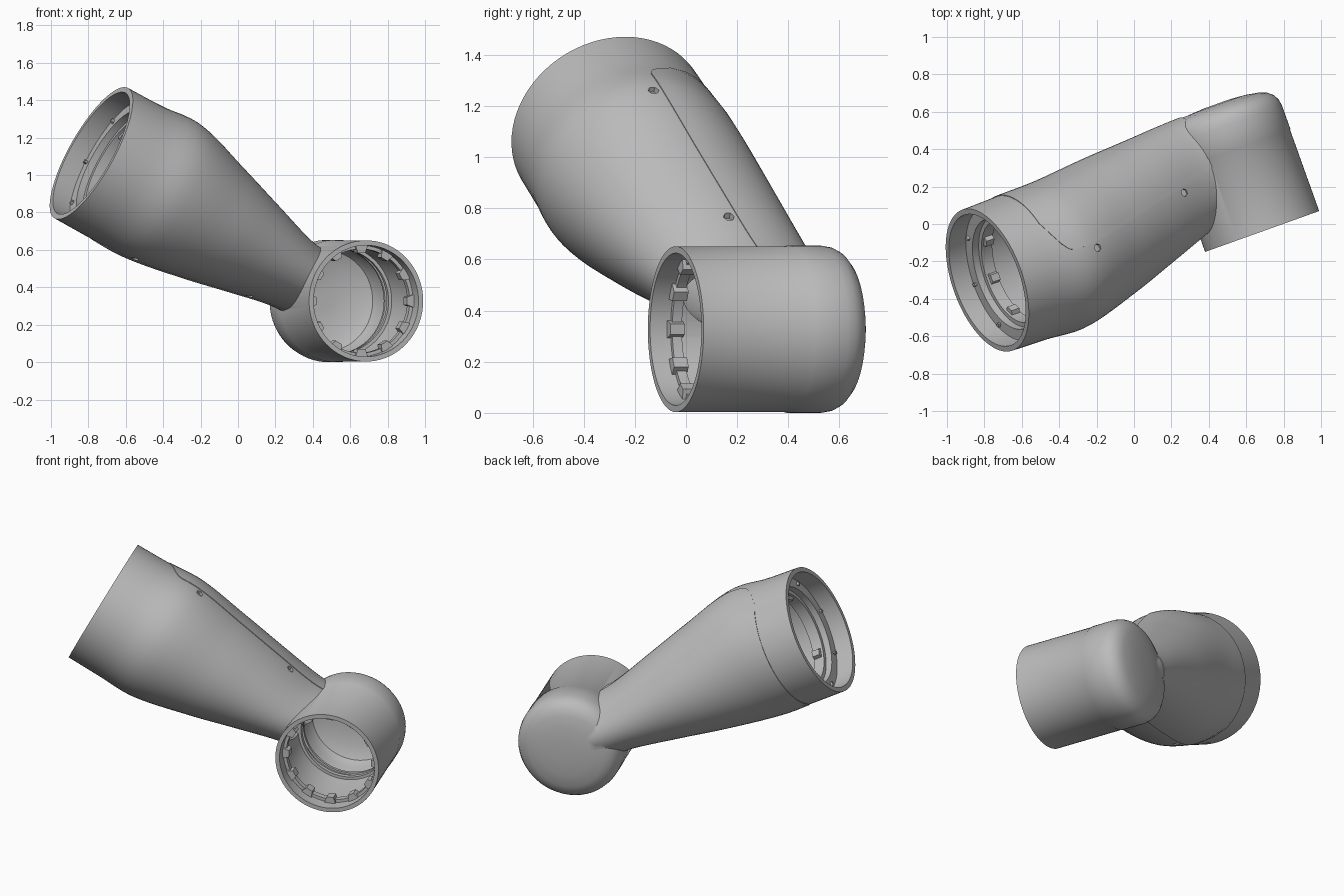
import bpy, bmesh, math
from mathutils import Matrix, Vector

if "Cube" in bpy.data.objects:
    bpy.data.objects.remove(bpy.data.objects["Cube"])

grey = bpy.data.materials.new("satin_grey")
grey.use_nodes = True
GREY = (0.5, 0.5, 0.5, 1)
grey.diffuse_color = GREY
grey.node_tree.nodes["Principled BSDF"].inputs["Base Color"].default_value = GREY

SEG = 72
BASE = Matrix.Translation((0.685, -0.04, 0.327)) @ Matrix.Rotation(math.radians(19.7), 4, 'Z')


def frame(x, y, z):
    """Frame on the joint centre with the given axes."""
    return BASE @ Matrix((x, y, z)).transposed().to_4x4()


c, s = math.cos(math.radians(28)), math.sin(math.radians(28))
JOINT = frame((0, 0, 1), (1, 0, 0), (0, 1, 0))   # z runs along the joint axis
ARM = frame((s, 0, c), (0, 1, 0), (-c, 0, s))    # z runs along the arm


def finish(name, bm, mat):
    bm.transform(mat)
    bmesh.ops.recalc_face_normals(bm, faces=bm.faces)
    me = bpy.data.meshes.new(name)
    bm.to_mesh(me)
    bm.free()
    me.materials.append(grey)
    ob = bpy.data.objects.new(name, me)
    bpy.context.collection.objects.link(ob)
    return ob


def skin(name, rings, mat, hoop=False):
    """Bridge closed rings; either cap both ends or join last to first."""
    bm = bmesh.new()
    loops = [[bm.verts.new(p) for p in r] for r in rings]
    pairs = list(zip(loops, loops[1:]))
    if hoop:
        pairs.append((loops[-1], loops[0]))
    else:
        bm.faces.new(loops[0])
        bm.faces.new(loops[-1])
    for a, b in pairs:
        for i in range(SEG):
            j = (i + 1) % SEG
            bm.faces.new((a[i], a[j], b[j], b[i]))
    return finish(name, bm, mat)


def ellipse(z, rx, ry, cx=0, cy=0):
    return [(cx + rx * math.cos(t), cy + ry * math.sin(t), z)
            for t in (2 * math.pi * i / SEG for i in range(SEG))]


def lathe(name, profile, mat, hoop=False):
    return skin(name, [ellipse(z, r, r) for z, r in profile], mat, hoop)


def smooth(ob):
    bpy.ops.object.select_all(action='DESELECT')
    ob.select_set(True)
    bpy.context.view_layer.objects.active = ob
    bpy.ops.object.shade_smooth_by_angle(angle=math.radians(35))


def boolean(ob, other, op):
    mod = ob.modifiers.new(op, 'BOOLEAN')
    mod.operation, mod.object, mod.solver = op, other, 'EXACT'
    bpy.context.view_layer.objects.active = ob
    bpy.ops.object.modifier_apply(modifier=mod.name)
    bpy.data.objects.remove(other)


# Arm stations: distance, sideways centre, half width, half height, lift
STATIONS = [(-0.05, 0.44, 0.24, 0.15, 0), (0.15, 0.43, 0.285, 0.185, 0),
            (0.33, 0.40, 0.315, 0.2, 0), (0.6, 0.35, 0.35, 0.265, 0.005),
            (0.88, 0.30, 0.385, 0.335, 0.01), (1.22, 0.247, 0.412, 0.408, 0.02),
            (1.45, 0.25, 0.405, 0.402, 0.01), (1.67, 0.25, 0.40, 0.40, 0.007)]


def section(d):
    """Smooth interpolation between the stations."""
    n = len(STATIONS)
    k = max(i for i in range(n - 1) if STATIONS[i][0] <= d or i == 0)
    p0, p1, p2, p3 = [STATIONS[min(max(k + i, 0), n - 1)] for i in (-1, 0, 1, 2)]
    h = p2[0] - p1[0]
    t = (d - p1[0]) / h
    out = []
    for i in range(1, 5):
        m1 = (p2[i] - p0[i]) / (p2[0] - p0[0]) * h
        m2 = (p3[i] - p1[i]) / (p3[0] - p1[0]) * h
        out.append((2*t**3 - 3*t*t + 1) * p1[i] + (t**3 - 2*t*t + t) * m1
                   + (3*t*t - 2*t**3) * p2[i] + (t**3 - t*t) * m2)
    return out


def arm_rings(start, end, inset, steps=36):
    rings = []
    for i in range(steps + 1):
        d = start + (end - start) * i / steps
        a, wide, high, lift = section(min(d, 1.67))
        rings.append(ellipse(d, high - inset, wide - inset, lift, a))
    return rings


# Outer body: joint housing with domed back, joined to the tapering arm
body = lathe("arm_body", [(0, 0.324), (0.46, 0.324), (0.465, 0.327), (0.6, 0.327),
                          (0.635, 0.321), (0.665, 0.305), (0.69, 0.275), (0.705, 0.235),
                          (0.718, 0.16), (0.724, 0.07)], JOINT)
boolean(body, skin("arm_solid", arm_rings(-0.05, 1.67, 0), ARM), 'UNION')

# Hollow out both ends
boolean(body, lathe("joint_cavity", [(-0.05, 0.298), (0.6, 0.295), (0.65, 0.27),
                                     (0.685, 0.2), (0.69, 0.05)], JOINT), 'DIFFERENCE')
boolean(body, skin("arm_cavity", arm_rings(0.22, 1.72, 0.03), ARM), 'DIFFERENCE')

# Screw recesses beside the cover seam, above and below
for d in (1.195, 0.49):
    a, wide, high, lift = section(d)
    for side in (1, -1):
        bm = bmesh.new()
        bmesh.ops.create_cone(bm, cap_ends=True, segments=6, radius1=0.022, radius2=0.022, depth=0.04)
        spot = Matrix.Translation((lift + side * high, a - 0.035, d))
        boolean(body, finish("screw_cutter", bm, ARM @ spot @ Matrix.Rotation(math.pi / 2, 4, 'Y')),
                'DIFFERENCE')
smooth(body)

# Thin back cover with rounded upper corners
bm = bmesh.new()
grid = []
for i in range(41):
    d = 0.24 + 1.21 * i / 40
    a, wide, high, lift = section(d)
    limit = math.radians(90 - 28 * (max(0, d - 1.33) / 0.12) ** 2)
    row = []
    for j in range(33):
        t = limit * (j / 16 - 1)
        row.append(bm.verts.new((lift + (high + 0.004) * math.sin(t),
                                 a + (wide + 0.004) * math.cos(t), d)))
    grid.append(row)
for r, q in zip(grid, grid[1:]):
    for j in range(32):
        bm.faces.new((r[j], r[j + 1], q[j + 1], q[j]))
cover = finish("back_cover", bm, ARM)
outward = (ARM.to_3x3() @ Vector((0, 1, 0))).dot(cover.data.polygons[16].normal)
thick = cover.modifiers.new("thickness", 'SOLIDIFY')
thick.thickness = 0.006
thick.offset = -1 if outward > 0 else 1
bpy.context.view_layer.objects.active = cover
bpy.ops.object.modifier_apply(modifier="thickness")
smooth(cover)


def hoop(name, z0, z1, inner, outer, mat):
    smooth(lathe(name, [(z0, inner), (z1, inner), (z1, outer), (z0, outer)], mat, True))


# Inner rings
hoop("joint_seat_ring", 0.085, 0.125, 0.278, 0.305, JOINT)
hoop("joint_deep_ring", 0.42, 0.45, 0.278, 0.305, JOINT)
hoop("joint_rear_ring", 0.49, 0.51, 0.283, 0.305, JOINT)
TIP = ARM @ Matrix.Translation((0.01, 0.25, 1.67))
hoop("arm_seat_ring", -0.16, -0.11, 0.31, 0.385, TIP)
hoop("arm_inner_ring", -0.22, -0.15, 0.285, 0.32, TIP)


def blocks(name, count, radius, z, size, mat, skip=()):
    """Ring of tapered blocks pointing inward."""
    bm = bmesh.new()
    for i in range(count):
        if i in skip:
            continue
        place = (Matrix.Rotation(2 * math.pi * i / count, 4, 'Z')
                 @ Matrix.Translation((radius, 0, z)) @ Matrix.Diagonal((*size, 1)))
        new = bmesh.ops.create_cube(bm, size=1)["verts"]
        for v in new:
            if v.co.x < 0:
                v.co.y *= 0.55
        bmesh.ops.transform(bm, matrix=place, verts=new)
    finish(name, bm, mat)


# Locking teeth in the joint, lugs in the arm tip
blocks("joint_teeth", 12, 0.28, 0.1, (0.045, 0.075, 0.06), JOINT)
blocks("arm_lugs", 8, 0.28, -0.19, (0.04, 0.07, 0.05), TIP, skip=(2, 6))
blocks("arm_pins", 8, 0.345, -0.105, (0.02, 0.02, 0.02), TIP)
